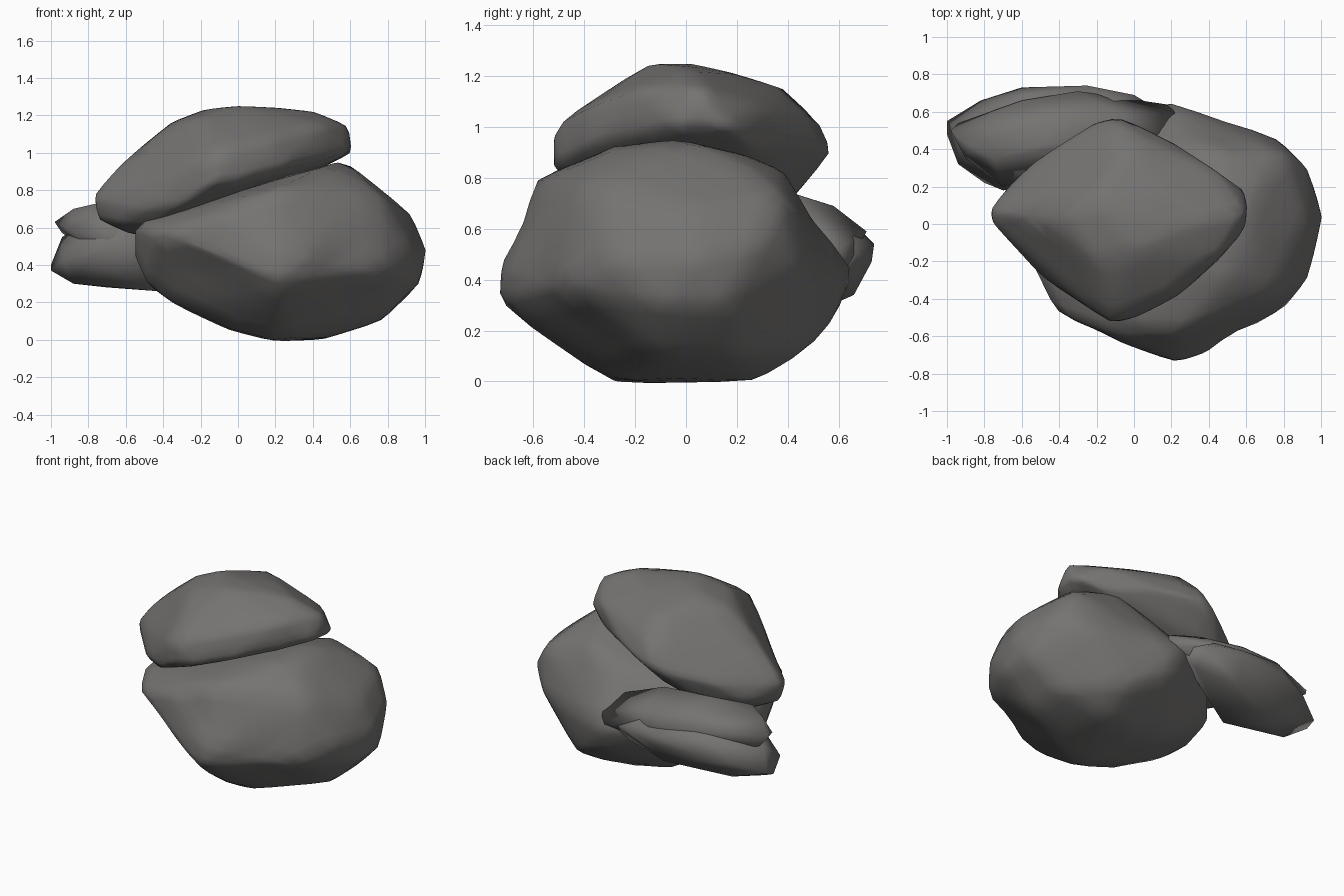
import bpy, bmesh
from mathutils import Vector

stone = bpy.data.materials.new("dark grey stone")
stone.diffuse_color = (0.178, 0.172, 0.168, 1)


def rock(name, lobes, dents=(), centre=(0, 0, 0)):
    """Angular boulder: a hull wrapped around its corner points, smooth shaded.
    Each dent is (place, radius, depth), pressed towards the centre."""
    mesh = bpy.data.meshes.new(name)
    bm = bmesh.new()
    for pts in lobes:
        verts = [bm.verts.new(p) for p in pts]
        bmesh.ops.convex_hull(bm, input=verts)
        loose = [v for v in bm.verts if not v.link_faces]
        bmesh.ops.delete(bm, geom=loose, context='VERTS')
    bmesh.ops.recalc_face_normals(bm, faces=bm.faces)
    if dents:
        bmesh.ops.subdivide_edges(bm, edges=bm.edges[:], cuts=3, use_grid_fill=True)
        for place, radius, depth in dents:
            for v in bm.verts:
                d = (v.co - Vector(place)).length / radius
                if d < 1:
                    v.co += (Vector(centre) - v.co).normalized() * depth * (1 - d * d) ** 2
        # soften the hull's facets a little
        for _ in range(2):
            bmesh.ops.smooth_vert(bm, verts=bm.verts, factor=0.25,
                                  use_axis_x=True, use_axis_y=True, use_axis_z=True)
    for f in bm.faces:
        f.smooth = True
    bm.to_mesh(mesh)
    bm.free()
    mesh.materials.append(stone)
    ob = bpy.data.objects.new(name, mesh)
    bpy.context.collection.objects.link(ob)
    return ob


# large base boulder, from the ground upwards
rock("base_boulder", [[
    (.18, -.29, -.01), (.3, -.29, 0), (.48, -.05, .01), (.45, .28, 0), (.2, .25, .01),
    (.77, -.1, .1), (.77, .2, .11), (-.05, -.25, .05), (-.05, .25, .06), (.5, .48, .12),
    (.97, -.1, .3), (.97, .15, .3), (.77, -.5, .36), (.93, -.3, .47), (.22, -.74, .3),
    (.22, -.73, .47), (.4, -.69, .43), (-.09, -.63, .45), (-.42, -.48, .57), (-.5, -.15, .32),
    (-.44, 0, .26), (-.4, .25, .3), (.2, .6, .26), (-.33, -.2, .18),
    (1.01, .04, .48), (.93, .3, .55), (.77, .46, .45), (.18, .67, .44), (-.2, .48, .45),
    (-.56, -.1, .45), (-.56, -.2, .62), (.93, 0, .67), (.2, -.6, .81), (-.1, -.59, .68),
    (.56, -.05, .97), (.48, -.28, .94), (.45, .39, .83), (.5, .2, .91), (.1, .38, .73),
    (-.42, .15, .65), (.76, -.37, .78), (.7, .25, .84), (.81, .38, .73)]],
    dents=[((.2, -.68, .64), .22, .03), ((.57, -.62, .4), .22, .04),
           ((.4, .55, .6), .25, .04), ((-.25, -.5, .33), .3, .03),
           ((.68, -.42, .2), .25, .04)],
    centre=(.2, 0, .45))

# tilted slab resting on top
rock("top_boulder", [[
    (-.77, .08, .78), (-.76, 0, .76), (-.75, .05, .64), (-.63, -.1, .62), (-.55, .1, .55),
    (-.5, -.28, .7), (-.3, -.4, .72), (-.12, -.53, .85), (-.12, -.53, 1.0), (.05, -.49, .86),
    (.24, -.39, .91), (.2, -.38, 1.08), (.45, -.2, .96), (.45, -.18, 1.15), (.6, -.03, 1.0),
    (.61, .1, 1.0), (.59, .06, 1.15), (.59, .18, 1.0), (.45, .28, 1.08), (.45, .26, .92),
    (.42, .02, 1.22), (.23, 0, 1.24), (0, -.15, 1.25), (0, .02, 1.25), (-.2, .1, 1.23),
    (-.2, -.2, 1.19), (-.38, .05, 1.16), (-.58, .05, 1.0), (-.05, .4, 1.15), (-.08, .52, 1.04),
    (.15, .2, 1.21), (.2, .44, .95), (-.08, .58, .91), (-.2, .55, .88), (-.5, .36, .8),
    (-.63, .25, .68), (-.15, .43, .74), (-.45, .3, .58), (-.45, -.2, .6), (.2, .2, .8)]],
    dents=[((-.5, -.15, .93), .25, .02)], centre=(-.1, 0, .9))

# small slab leaning behind: upper lobe and lower lobe, overlapping along a crease
rock("back_boulder", [
    [(-.98, .5, .63), (-.94, .54, .57), (-.88, .42, .7), (-.75, .35, .73), (-.5, .42, .74),
     (-.15, .45, .73), (.15, .48, .62), (.24, .59, .51), (.17, .64, .46), (-.3, .71, .59),
     (-.6, .66, .62), (-.8, .58, .61), (-.4, .58, .69), (-.9, .35, .58), (-.7, .2, .55),
     (0, .4, .4), (-.6, .5, .42), (0, .6, .42), (-.7, .3, .42), (-.1, .6, .63)],
    [(-1, .55, .4), (-1, .48, .37), (-.94, .32, .42), (-.8, .22, .42), (-.7, .18, .5),
     (-.88, .4, .3), (-.7, .5, .28), (-.43, .35, .26), (-.4, .57, .3), (-.82, .66, .46),
     (-.6, .73, .49), (-.25, .74, .54), (-.25, .73, .47), (-.3, .66, .34), (0, .69, .51),
     (.15, .6, .45), (0, .6, .38), (-.94, .5, .55), (-.6, .69, .59), (-.5, .2, .6),
     (-.1, .4, .6), (-.4, .62, .64), (-.75, .35, .66), (-.1, .66, .57)]],
    )
